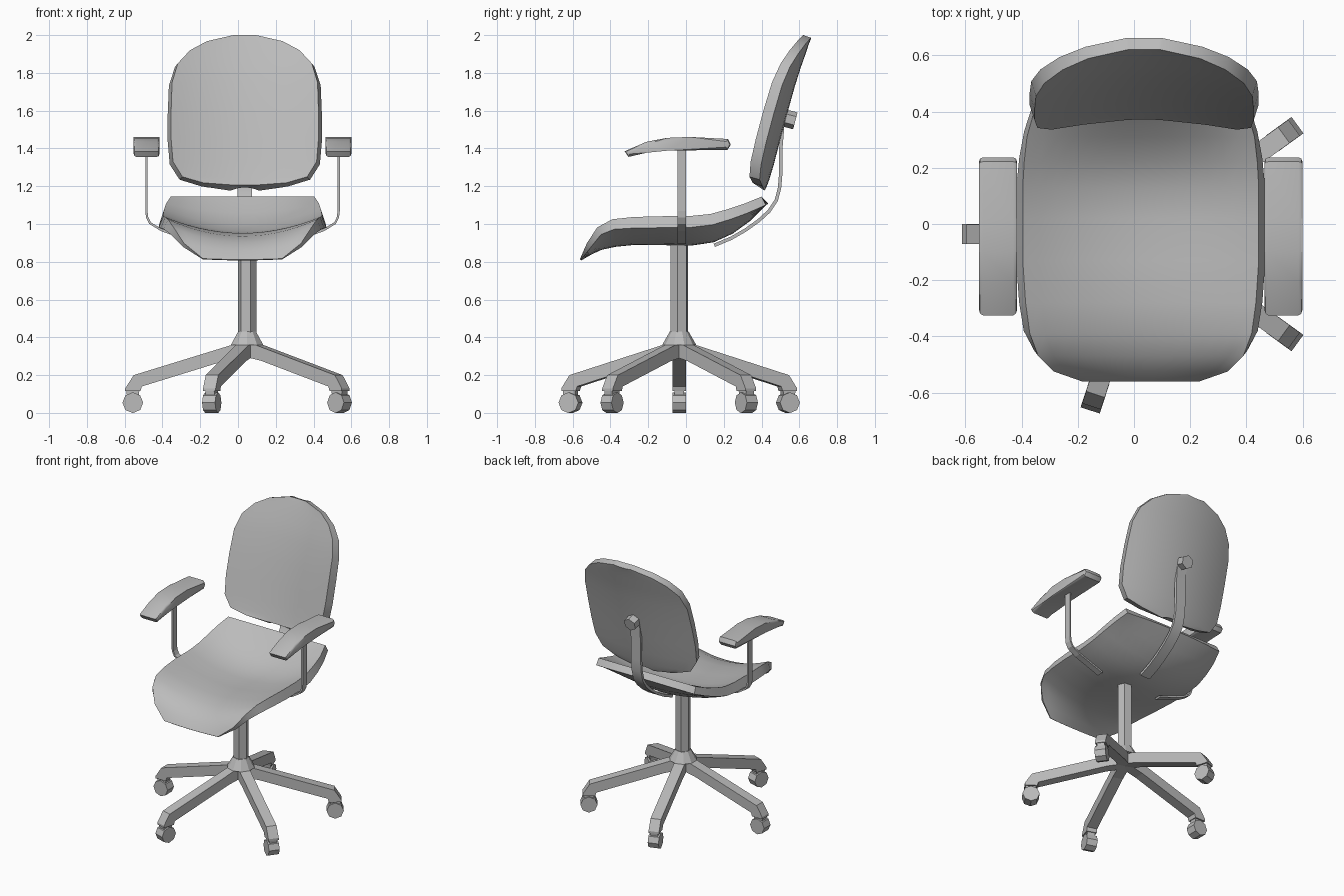
import bpy, bmesh, math
from mathutils import Matrix, Vector

if "Cube" in bpy.data.objects:
    bpy.data.objects.remove(bpy.data.objects["Cube"])

grey = bpy.data.materials.new("plain grey")
grey.use_nodes = True
COLOUR = (0.5, 0.5, 0.5, 1)
grey.diffuse_color = COLOUR
grey.node_tree.nodes["Principled BSDF"].inputs["Base Color"].default_value = COLOUR

BASE_X, BASE_Y, SEAT_X, BACK_X = 0.048, -0.036, 0.024, 0.036


def finish(name, bm, smooth=0):
    """Turn a bmesh into a named object, optionally smooth with sharp edges."""
    bmesh.ops.recalc_face_normals(bm, faces=bm.faces)
    mesh = bpy.data.meshes.new(name)
    bm.to_mesh(mesh)
    bm.free()
    mesh.materials.append(grey)
    obj = bpy.data.objects.new(name, mesh)
    bpy.context.collection.objects.link(obj)
    if smooth:
        for other in bpy.context.selected_objects:
            other.select_set(False)
        obj.select_set(True)
        bpy.context.view_layer.objects.active = obj
        bpy.ops.object.shade_smooth_by_angle(angle=math.radians(smooth))
    return obj


def prism(name, points, place, width, bevel=0, matrix=None, smooth=0):
    """Extrude a 2D outline; place(a, b, w) gives the 3D position."""
    bm = bmesh.new()
    sides = [[bm.verts.new(place(a, b, w)) for a, b in points] for w in (-width / 2, width / 2)]
    caps = [bm.faces.new(s) for s in sides]
    n = len(points)
    for i in range(n):
        k = (i + 1) % n
        bm.faces.new((sides[0][i], sides[0][k], sides[1][k], sides[1][i]))
    if bevel:
        rim = list({e for f in caps for e in f.edges})
        bmesh.ops.bevel(bm, geom=rim, offset=bevel, segments=2, affect='EDGES', profile=0.5)
    if matrix:
        bm.transform(matrix)
    return finish(name, bm, smooth)


def strap_outline(path, thickness):
    """Offset a 2D path to both sides to get a thin strip outline."""
    pts = [Vector(p) for p in path]
    left, right = [], []
    for i, p in enumerate(pts):
        d = (pts[min(i + 1, len(pts) - 1)] - pts[max(i - 1, 0)]).normalized()
        n = Vector((-d.y, d.x)) * thickness / 2
        left.append(p + n)
        right.append(p - n)
    return [tuple(p) for p in left + right[::-1]]


def slab(name, rows, place, columns=14):
    """Curved cushion: rows of (half width, ..., thickness), thickened along normals."""
    bm = bmesh.new()
    front = [[bm.verts.new(place(2 * j / columns - 1, row)) for j in range(columns + 1)] for row in rows]
    quads = [(i, j) for i in range(len(rows) - 1) for j in range(columns)]
    for i, j in quads:
        bm.faces.new((front[i][j], front[i][j + 1], front[i + 1][j + 1], front[i + 1][j]))
    bm.normal_update()
    back = [[bm.verts.new(v.co - v.normal * row[-1]) for v in line] for line, row in zip(front, rows)]
    for i, j in quads:
        bm.faces.new((back[i][j], back[i + 1][j], back[i + 1][j + 1], back[i][j + 1]))
    for e in [e for e in bm.edges if e.is_boundary and e.verts[0] in {v for r in front for v in r}]:
        a, b = e.verts
        pair = {v: back[i][j] for i, r in enumerate(front) for j, v in enumerate(r) if v in (a, b)}
        bm.faces.new((a, b, pair[b], pair[a]))
    return finish(name, bm, 40)


def cylinder(name, r1, r2, depth, sides, matrix):
    bm = bmesh.new()
    bmesh.ops.create_cone(bm, cap_ends=True, segments=sides, radius1=r1, radius2=r2, depth=depth, matrix=matrix)
    return finish(name, bm)


# Seat: half width, y, centre height, rise at the sides, thickness
seat_rows = [
    (0.21, -0.56, 0.812, 0.005, 0.008), (0.31, -0.525, 0.858, 0.04, 0.03),
    (0.365, -0.47, 0.902, 0.08, 0.045), (0.395, -0.39, 0.935, 0.09, 0.058),
    (0.41, -0.28, 0.952, 0.085, 0.063), (0.42, -0.13, 0.953, 0.088, 0.065),
    (0.42, 0.02, 0.95, 0.092, 0.065), (0.42, 0.13, 0.963, 0.09, 0.062),
    (0.415, 0.22, 1.0, 0.078, 0.058), (0.405, 0.31, 1.06, 0.048, 0.053),
    (0.38, 0.4, 1.145, 0.0, 0.05)]
slab("seat", seat_rows,
     lambda u, r: (SEAT_X + u * r[0], r[1], r[2] + r[3] * u * u))

# Backrest: half width, height, centre y, thickness
back_rows = [
    (0.07, 1.207, 0.372, 0.055), (0.22, 1.218, 0.375, 0.056), (0.33, 1.25, 0.385, 0.058),
    (0.38, 1.33, 0.407, 0.06), (0.39, 1.45, 0.438, 0.06), (0.39, 1.6, 0.478, 0.06),
    (0.385, 1.75, 0.522, 0.058), (0.355, 1.85, 0.558, 0.054), (0.29, 1.92, 0.587, 0.05),
    (0.2, 1.968, 0.607, 0.046), (0.06, 2.0, 0.622, 0.044)]
slab("backrest", back_rows,
     lambda u, r: (BACK_X + u * r[0], r[2] - 0.45 * (u * r[0]) ** 2, r[1]))

# Bent bar and hexagonal knob that hold the backrest
bar = [(0.15, 0.887), (0.24, 0.925), (0.315, 0.968), (0.385, 1.018), (0.44, 1.068),
       (0.478, 1.125), (0.495, 1.19), (0.502, 1.27), (0.502, 1.4), (0.515, 1.56)]
prism("back_support_bar", strap_outline(bar, 0.018), lambda a, b, w: (BACK_X + w, a, b), 0.075, smooth=35)
cylinder("back_knob", 0.046, 0.046, 0.07, 6,
         Matrix.Translation((BACK_X, 0.545, 1.555)) @ Matrix.Rotation(math.radians(-105), 4, 'X'))

# Armrests with their thin brackets
arm_profile = [(-0.325, 1.385), (-0.305, 1.355), (-0.21, 1.377), (-0.1, 1.388), (0.22, 1.393),
               (0.237, 1.42), (0.222, 1.45), (0.02, 1.461), (-0.1, 1.456), (-0.21, 1.435)]
bracket = [(0.509, 1.41), (0.509, 1.07), (0.505, 1.035), (0.49, 1.005), (0.43, 0.968), (0.24, 0.9)]
for side, word in ((1, "left"), (-1, "right")):
    prism(word + "_armrest", arm_profile,
          lambda a, b, w: (SEAT_X + side * 0.508 + w, a, b), 0.136, bevel=0.014, smooth=35)
    prism(word + "_arm_bracket", strap_outline(bracket, 0.012),
          lambda a, b, w: (SEAT_X + side * a, w - 0.022, b), 0.045)

# Column and hub
turn = Matrix.Rotation(math.radians(20), 4, 'Z')
cylinder("column", 0.05, 0.05, 0.53, 6, Matrix.Translation((BASE_X, BASE_Y, 0.655)) @ turn)
cylinder("hub", 0.09, 0.05, 0.07, 10, Matrix.Translation((BASE_X, BASE_Y, 0.395)))

# Five legs with casters
leg = [(0, 0.36), (0.08, 0.36), (0.6, 0.2), (0.645, 0.13), (0.645, 0.115),
       (0.565, 0.115), (0.557, 0.14), (0.12, 0.275), (0, 0.3)]
neck = [(0.57, 0.12), (0.64, 0.12), (0.632, 0.06), (0.578, 0.06)]
for i in range(5):
    spin = Matrix.Translation((BASE_X, BASE_Y, 0)) @ Matrix.Rotation(math.radians(36 + 72 * i), 4, 'Z')
    radial = lambda a, b, w: (a, w, b)
    prism(f"leg_{i + 1}", leg, radial, 0.07, matrix=spin)
    prism(f"caster_neck_{i + 1}", neck, radial, 0.05, matrix=spin)
    cylinder(f"caster_wheel_{i + 1}", 0.055, 0.055, 0.072, 8,
             spin @ Matrix.Translation((0.605, 0, 0.054)) @ Matrix.Rotation(math.pi / 2, 4, 'X'))
